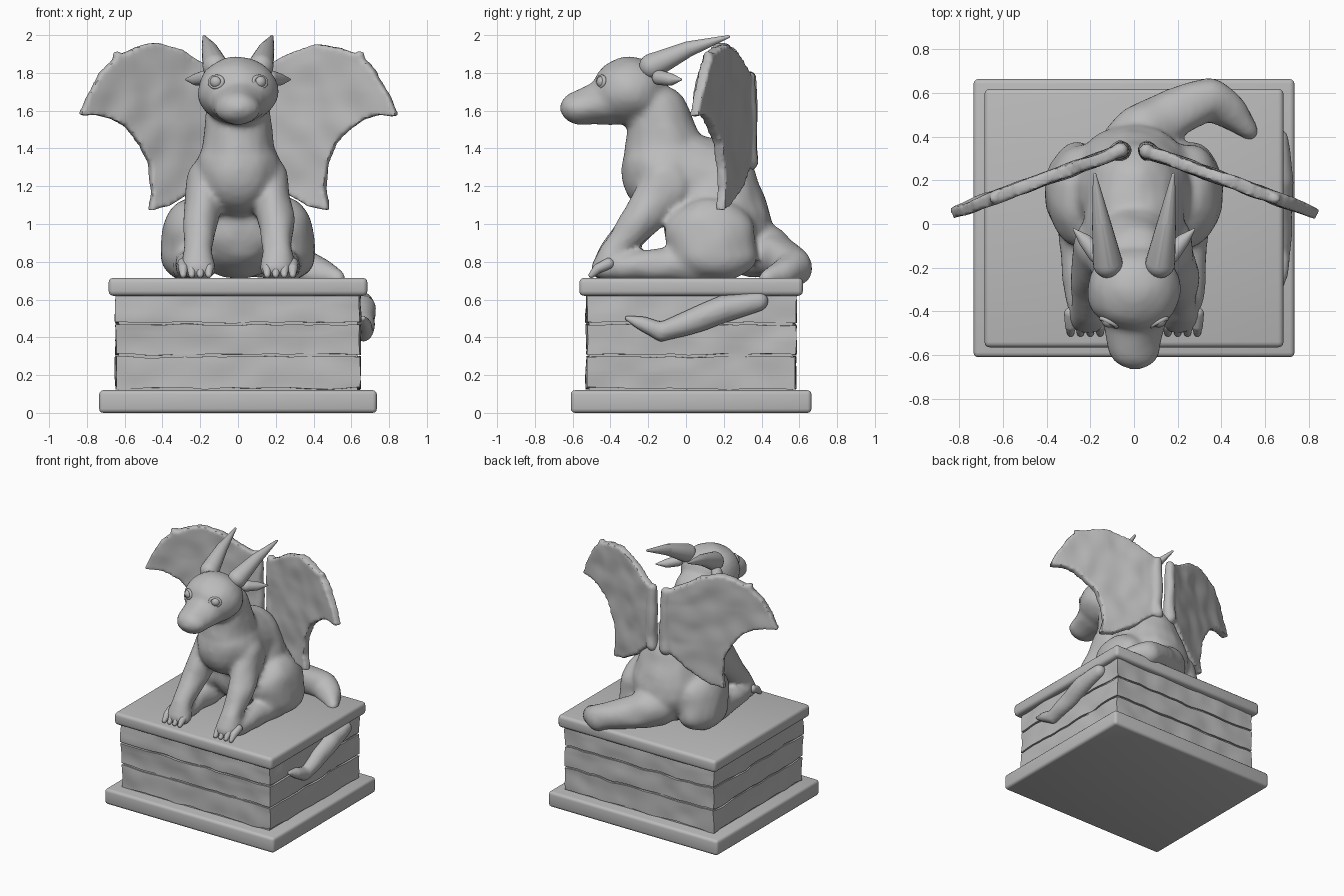
import bpy, bmesh
from mathutils import Vector, Matrix, noise

cube = bpy.data.objects.get("Cube")
if cube:
    bpy.data.objects.remove(cube, do_unlink=True)

stone = bpy.data.materials.new("grey_stone")
stone.use_nodes = True
GREY = (0.5, 0.5, 0.5, 1)
stone.diffuse_color = GREY
stone.node_tree.nodes["Principled BSDF"].inputs["Base Color"].default_value = GREY

# Unit sphere points reused for every rounded mass
tmp = bmesh.new()
bmesh.ops.create_icosphere(tmp, subdivisions=3, radius=1)
SPHERE = [v.co.copy() for v in tmp.verts]
tmp.free()


def finish(name, bm, voxel=0, smooth=0, rough=0, angle=40):
    """Turn a bmesh into an object, optionally fused, smoothed and roughened."""
    bmesh.ops.recalc_face_normals(bm, faces=bm.faces)
    mesh = bpy.data.meshes.new(name)
    bm.to_mesh(mesh)
    bm.free()
    ob = bpy.data.objects.new(name, mesh)
    bpy.context.collection.objects.link(ob)
    bpy.ops.object.select_all(action='DESELECT')
    ob.select_set(True)
    bpy.context.view_layer.objects.active = ob
    if voxel:
        mod = ob.modifiers.new("fuse", 'REMESH')
        mod.mode = 'VOXEL'
        mod.voxel_size = voxel
        bpy.ops.object.modifier_apply(modifier="fuse")
    if smooth:
        mod = ob.modifiers.new("soften", 'SMOOTH')
        mod.factor = 0.5
        mod.iterations = smooth
        bpy.ops.object.modifier_apply(modifier="soften")
    if rough:
        for v in ob.data.vertices:
            v.co += noise.noise_vector(v.co * 7) * rough
    ob.data.materials.clear()
    ob.data.materials.append(stone)
    bpy.ops.object.shade_smooth_by_angle(angle=angle * 0.01745)
    return ob


def chain(bm, blobs, side=1):
    """Hull each pair of neighbouring ellipsoids (x, y, z, rx, ry, rz) or (x, y, z, r)."""
    full = [b if len(b) == 6 else (*b, b[3], b[3]) for b in blobs]
    pairs = list(zip(full, full[1:])) or [(full[0],)]
    for pair in pairs:
        verts = []
        for b in pair:
            for p in SPHERE:
                verts.append(bm.verts.new((side * (b[0] + p.x * b[3]),
                                           b[1] + p.y * b[4], b[2] + p.z * b[5])))
        hull = bmesh.ops.convex_hull(bm, input=verts)
        spare = {g for g in hull["geom_interior"] + hull["geom_unused"]
                 if isinstance(g, bmesh.types.BMVert)}
        bmesh.ops.delete(bm, geom=list(spare), context='VERTS')


def slab(name, half_x, half_y, low, high, bevel=0.0, cuts=0, rough=0):
    """Box on the pedestal axis."""
    bm = bmesh.new()
    size = Matrix.Diagonal((2 * half_x, 2 * half_y, high - low, 1))
    bmesh.ops.create_cube(bm, size=1, matrix=Matrix.Translation((0, 0.027, (low + high) / 2)) @ size)
    if bevel:
        bmesh.ops.bevel(bm, geom=list(bm.edges), offset=bevel, segments=3,
                        profile=0.5, affect='EDGES')
    if cuts:
        bmesh.ops.subdivide_edges(bm, edges=list(bm.edges), cuts=cuts, use_grid_fill=True)
    return finish(name, bm, rough=rough)


# Pedestal
slab("pedestal_base", 0.735, 0.637, 0, 0.12, 0.022)
slab("pedestal_core", 0.632, 0.54, 0.1, 0.65)
for i, (low, high) in enumerate([(0.13, 0.297), (0.31, 0.467), (0.48, 0.64)]):
    slab(f"stone_course_{i + 1}", 0.645, 0.553, low, high, cuts=24, rough=0.013)
slab("pedestal_top", 0.685, 0.592, 0.62, 0.715, 0.025)

# Body: torso, neck, head, legs and upper tail fused into one skin
body = bmesh.new()
chain(body, [(0, -0.11, 1.28, 0.23, 0.235, 0.24), (0, 0.13, 1.2, 0.23, 0.25, 0.25),
             (0, 0.17, 0.98, 0.3, 0.29, 0.27)])
chain(body, [(0, -0.11, 1.38, 0.2, 0.22, 0.15), (0, -0.15, 1.62, 0.165, 0.15, 0.12)])
chain(body, [(0, -0.3, 1.705, 0.215, 0.2, 0.18)])
chain(body, [(0, -0.38, 1.66, 0.16, 0.1, 0.13), (0, -0.565, 1.615, 0.12, 0.105, 0.088)])
for s in (1, -1):
    chain(body, [(0.17, -0.1, 1.21, 0.1, 0.14, 0.15), (0.2, -0.24, 1.02, 0.095, 0.1, 0.1),
                 (0.21, -0.38, 0.86, 0.075), (0.21, -0.42, 0.765, 0.095, 0.08, 0.06)], s)
    chain(body, [(0.24, 0.13, 0.95, 0.16, 0.24, 0.19), (0.26, 0.15, 0.83, 0.15, 0.23, 0.13)], s)
    chain(body, [(0.26, 0.08, 0.79, 0.1), (0.24, -0.33, 0.775, 0.08, 0.1, 0.07)], s)
chain(body, [(0, 0.34, 0.88, 0.16), (0.04, 0.41, 0.86, 0.14), (0.18, 0.51, 0.82, 0.11),
             (0.34, 0.57, 0.77, 0.1), (0.44, 0.51, 0.74, 0.08), (0.53, 0.43, 0.71, 0.045)])
finish("body", body, voxel=0.018, smooth=6, rough=0.01, angle=80)

# Lower tail hugging the pedestal side
tail = bmesh.new()
chain(tail, [(0.66, 0.39, 0.59, 0.05), (0.66, 0.2, 0.55, 0.072), (0.66, 0, 0.475, 0.066),
             (0.665, -0.13, 0.425, 0.05), (0.665, -0.23, 0.473, 0.04), (0.66, -0.32, 0.503, 0.015)])
finish("lower_tail", tail, voxel=0.014, smooth=3, rough=0.006, angle=80)

# Wing outline as (x, z), swept backwards towards the spine
OUTLINE = [(0.03, 1.74), (0.1, 1.8), (0.19, 1.86), (0.3, 1.92), (0.42, 1.955), (0.54, 1.935),
           (0.64, 1.89), (0.73, 1.81), (0.8, 1.69), (0.845, 1.57), (0.75, 1.58), (0.67, 1.56),
           (0.6, 1.51), (0.52, 1.42), (0.47, 1.3), (0.455, 1.18), (0.48, 1.07), (0.37, 1.09),
           (0.2, 1.2), (0.04, 1.35)]


def wing_y(x):
    return 0.345 - 0.365 * (x - 0.03)


for s, label in ((1, "left"), (-1, "right")):
    # Wing
    wing = bmesh.new()
    thick = Vector((0.343, 0.939, 0)) * 0.055
    face = wing.faces.new([wing.verts.new(Vector((x, wing_y(x), z)) - thick / 2)
                           for x, z in OUTLINE])
    side = bmesh.ops.extrude_face_region(wing, geom=[face])
    bmesh.ops.translate(wing, vec=thick,
                        verts=[g for g in side["geom"] if isinstance(g, bmesh.types.BMVert)])
    bmesh.ops.triangulate(wing, faces=list(wing.faces))
    bmesh.ops.scale(wing, vec=(s, 1, 1), verts=list(wing.verts))
    chain(wing, [(0.06, 0.335, 1.77, 0.035), (0.06, 0.335, 1.33, 0.045)], s)
    chain(wing, [(0.64, wing_y(0.64), 1.89, 0.025)], s)
    finish(f"{label}_wing", wing, voxel=0.014, smooth=1, rough=0.012, angle=50)

    # Horn and ear spike
    horn = bmesh.new()
    chain(horn, [(0.12, -0.18, 1.835, 0.068), (0.15, 0.01, 1.925, 0.042), (0.18, 0.225, 1.992, 0.008)], s)
    finish(f"{label}_horn", horn)
    ear = bmesh.new()
    chain(ear, [(0.17, -0.14, 1.775, 0.04), (0.22, -0.08, 1.765, 0.032), (0.275, -0.025, 1.765, 0.005)], s)
    finish(f"{label}_ear_spike", ear)

    # Eye with raised rim
    eye = bmesh.new()
    chain(eye, [(0.115, -0.44, 1.752, 0.034)], s)
    finish(f"{label}_eye", eye)
    turn = Vector((0.45 * s, -0.87, 0.15)).to_track_quat('Z', 'Y').to_euler()
    bpy.ops.mesh.primitive_torus_add(location=(0.115 * s, -0.45, 1.752), rotation=turn,
                                     major_radius=0.038, minor_radius=0.011,
                                     major_segments=32, minor_segments=10)
    rim = bpy.context.object
    rim.name = f"{label}_eye_rim"
    rim.scale.y = 0.8
    rim.data.materials.append(stone)
    bpy.ops.object.shade_smooth()

    # Front claws
    claws = bmesh.new()
    for x in (0.155, 0.2, 0.245, 0.29):
        chain(claws, [(x, -0.41, 0.79, 0.03), (x, -0.465, 0.765, 0.026), (x, -0.5, 0.73, 0.016)], s)
    finish(f"{label}_claws", claws)
